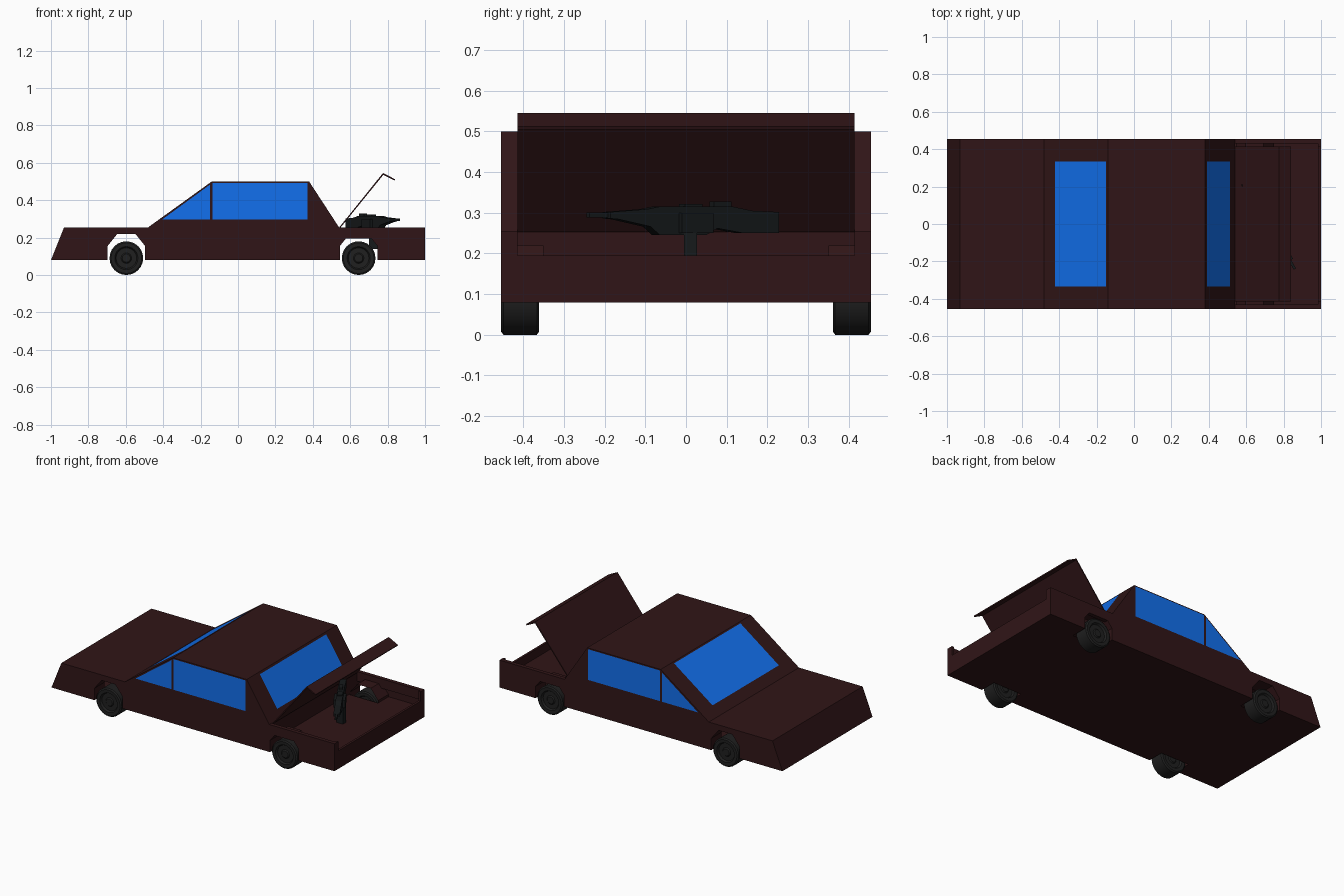
import bpy, bmesh, math
from mathutils import Matrix, Vector

if "Cube" in bpy.data.objects:
    bpy.data.objects.remove(bpy.data.objects["Cube"])

W = 0.455                      # half width of the body
FRONT_X, REAR_X = -0.597, 0.645  # axle positions


def material(name, rgb):
    m = bpy.data.materials.new(name)
    m.diffuse_color = (*rgb, 1)
    m.use_nodes = True
    m.node_tree.nodes["Principled BSDF"].inputs["Base Color"].default_value = m.diffuse_color
    return m


PAINT = material("dark_red_paint", (0.030, 0.0075, 0.0085))
GLASS = material("blue_glass", (0.006, 0.16, 0.85))
RUBBER = material("black_rubber", (0.014, 0.014, 0.014))
STEEL = material("black_steel", (0.008, 0.010, 0.011))


def build(name, polys, mat):
    """Object made from a list of polygons (each a list of 3D points)."""
    bm = bmesh.new()
    for p in polys:
        bm.faces.new([bm.verts.new(v) for v in p])
    bmesh.ops.remove_doubles(bm, verts=bm.verts, dist=1e-5)
    bmesh.ops.recalc_face_normals(bm, faces=bm.faces)
    bmesh.ops.triangulate(bm, faces=[f for f in bm.faces if len(f.verts) > 4])
    me = bpy.data.meshes.new(name)
    bm.to_mesh(me)
    bm.free()
    me.materials.append(mat)
    ob = bpy.data.objects.new(name, me)
    bpy.context.collection.objects.link(ob)
    return ob


def panel(pts, y):
    """Flat polygon in the xz plane at depth y."""
    return [(x, y, z) for x, z in pts]


def strip(pts, y0, y1):
    """Quads sweeping an xz path across y."""
    return [[(a[0], y0, a[1]), (b[0], y0, b[1]), (b[0], y1, b[1]), (a[0], y1, a[1])]
            for a, b in zip(pts, pts[1:])]


def prism(pts, y0, y1):
    """Closed solid from an xz outline."""
    return [panel(pts, y0), panel(pts, y1)] + strip(pts + pts[:1], y0, y1)


def rect(x0, x1, z0, z1):
    return [(x0, z0), (x1, z0), (x1, z1), (x0, z1)]


def arch(cx):
    return [(cx - .10, .08), (cx - .10, .155), (cx - .048, .22),
            (cx + .048, .22), (cx + .10, .155), (cx + .10, .08)]


# Body sides with wheel arch cutouts
roofline = [(-1, .08), (-.93, .255), (-.48, .255), (-.14, .5), (.38, .5), (.54, .255)]
outline = [(-1, .08)] + arch(FRONT_X) + arch(REAR_X) + [(1, .08), (1, .255)] + roofline[:0:-1]
build("body_sides", [panel(outline, s * W) for s in (-1, 1)], PAINT)

# Nose, bonnet, windscreen frame, roof and rear slope
build("body_top", strip(roofline, -W, W), PAINT)

# Arch liners, open towards the middle
build("wheel_arch_liners", [q for cx in (FRONT_X, REAR_X) for s in (-1, 1)
                            for q in strip(arch(cx), s * .35, s * W)], PAINT)

# Underside, notched around the wheels
floor = strip([(-1, .08), (1, .08)], -.35, .35)
for s in (-1, 1):
    for x0, x1 in ((-1, FRONT_X - .1), (FRONT_X + .1, REAR_X - .1), (REAR_X + .1, 1)):
        floor += strip([(x0, .08), (x1, .08)], s * .35, s * W)
build("floor", floor, PAINT)

# Open boot: floor, bulkhead, tail wall, side rails
boot = strip([(.54, .255), (.54, .14), (1, .14)], -.35, .35)
for s in (-1, 1):
    boot += strip([(REAR_X + .1, .14), (1, .14)], s * .35, s * W)
    boot += strip([(.54, .255), (.54, .14)], s * .35, s * W)
build("boot_floor", boot, PAINT)
build("tail_wall", prism(rect(.985, 1, .08, .195), -W, W), PAINT)
build("boot_rails", [q for s in (-1, 1)
                     for q in prism(rect(.54, 1, .195, .255), s * .43, s * W)], PAINT)
build("tail_corners", [q for s in (-1, 1)
                       for q in prism(rect(.985, 1, .195, .255), s * .415, s * W)], PAINT)

# Raised boot lid with bent lip
lid = [(.54, .253), (.775, .545), (.84, .512), (.837, .505), (.777, .535), (.548, .253)]
build("boot_lid", prism(lid, -.415, .415), PAINT)

# Side windows, split by a thin pillar
panes = [[(-.405, .297), (-.15, .297), (-.15, .483)],
         [(-.135, .297), (.372, .297), (.372, .493), (-.135, .493)]]
build("side_windows", [panel(p, s * (W + .002)) for p in panes for s in (-1, 1)], GLASS)

# Windscreen and rear window, just proud of the sloping panels
build("windscreen", strip([(-.422, .300), (-.150, .496)], -.335, .335), GLASS)
build("rear_window", strip([(.389, .490), (.512, .302)], -.335, .335), GLASS)


# Wheels: a lathed tyre with stepped hub on both faces
def wheel(name, x, s):
    half = [(0, .040), (.022, .040), (.028, .034), (.055, .034), (.062, .046), (.082, .047), (.09, .041)]
    prof = half + [(r, -w) for r, w in reversed(half)]
    n = 24
    polys = []
    for i in range(n):
        a, b = (2 * math.pi * k / n for k in (i, i + 1))
        for (r0, w0), (r1, w1) in zip(prof, prof[1:]):
            ring = [(r0, w0, a), (r1, w1, a), (r1, w1, b), (r0, w0, b)]
            pts = [(x + r * math.cos(t), s * .408 + w, .09 + r * math.sin(t)) for r, w, t in ring]
            if r0 == 0:
                pts.pop(3)
            elif r1 == 0:
                pts.pop(2)
            polys.append(pts)
    ob = build(name, polys, RUBBER)
    bpy.context.view_layer.objects.active = ob
    ob.select_set(True)
    bpy.ops.object.shade_smooth_by_angle(angle=math.radians(30))
    ob.select_set(False)


for s, side in ((-1, "right"), (1, "left")):
    wheel("front_wheel_" + side, FRONT_X, s)
    wheel("rear_wheel_" + side, REAR_X, s)

# Mounted gun: drawn along local x (muzzle at negative x), then turned to point out the back
gun = prism([(-.215, .286), (-.19, .284), (-.10, .266), (-.075, .246), (.06, .246), (.09, .262),
             (.165, .250), (.265, .250), (.265, .302), (.19, .305), (.13, .316), (-.07, .316),
             (-.11, .309), (-.215, .302)], -.019, .019)
gun += prism(rect(-.268, -.205, .288, .301), -.007, .007)    # muzzle
gun += prism(rect(.085, .135, .31, .328), -.010, .010)       # rear sight
gun += prism(rect(.0, .05, .31, .322), -.014, .014)          # top cover
gun += prism(rect(-.02, .07, .25, .30), -.034, .034)         # feed box
gun_ob = build("mounted_gun", gun, STEEL)
aim = Vector((-.506, .862, 0))
gun_ob.data.transform(Matrix.Translation((.725, -.01, 0)) @ Matrix.Rotation(math.atan2(aim.y, aim.x), 4, 'Z'))

# Gun post standing on the boot floor
build("gun_post", prism(rect(.70, .745, .14, .25), -.005, .027), STEEL)
